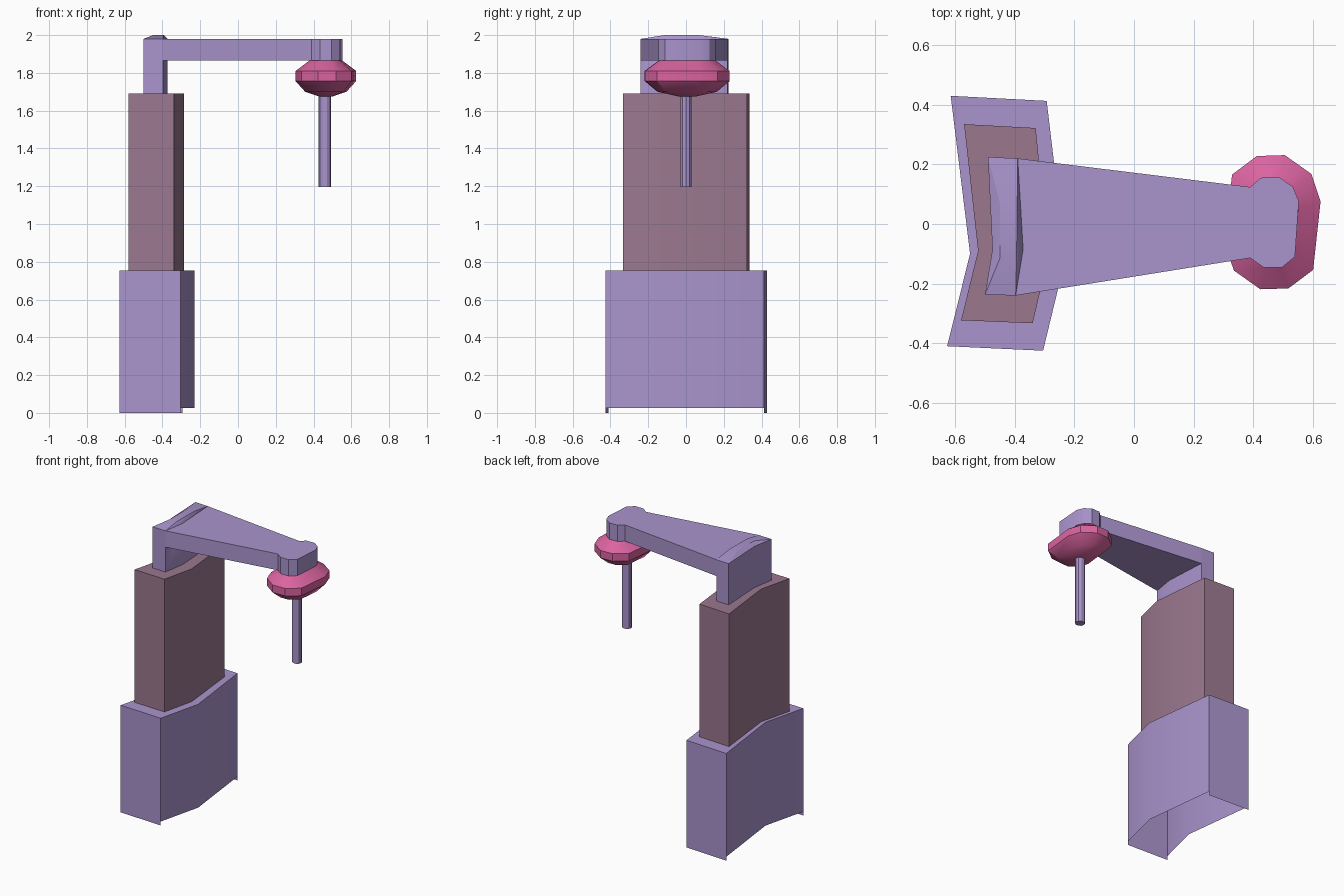
import bpy, math

if "Cube" in bpy.data.objects:
    bpy.data.objects.remove(bpy.data.objects["Cube"])


def material(name, rgb):
    m = bpy.data.materials.new(name)
    m.diffuse_color = (*rgb, 1)
    m.use_nodes = True
    m.node_tree.nodes["Principled BSDF"].inputs["Base Color"].default_value = m.diffuse_color
    return m


PURPLE = material("lavender", (0.402, 0.296, 0.610))
MAUVE = material("dusty mauve", (0.328, 0.188, 0.275))
PINK = material("pink", (0.701, 0.127, 0.352))


def make(name, verts, faces, mat):
    me = bpy.data.meshes.new(name)
    me.from_pydata(verts, [], faces)
    me.materials.append(mat)
    ob = bpy.data.objects.new(name, me)
    bpy.context.collection.objects.link(ob)
    bpy.context.view_layer.objects.active = ob
    for o in bpy.context.selected_objects:
        o.select_set(False)
    ob.select_set(True)
    bpy.ops.object.shade_smooth_by_angle(angle=math.radians(30))
    return ob


def loft(name, rings, mat, bottom=True, top=True):
    """Skin a stack of counter-clockwise rings, listed from low to high."""
    n = len(rings[0])
    verts = [p for r in rings for p in r]
    faces = [(k * n + i, k * n + (i + 1) % n, (k + 1) * n + (i + 1) % n, (k + 1) * n + i)
             for k in range(len(rings) - 1) for i in range(n)]
    if bottom:
        faces.append(tuple(reversed(range(n))))
    if top:
        faces.append(tuple(range(len(verts) - n, len(verts))))
    return make(name, verts, faces, mat)


def at(outline, z):
    return [(x, y, z) for x, y in outline]


# base: bent slab, open underneath, its end panels reach lower than its sides
base = [(-0.615, 0.43), (-0.55, -0.10), (-0.627, -0.41),
        (-0.305, -0.425), (-0.23, -0.115), (-0.293, 0.413)]
n = len(base)
LIP, BASE_TOP = 0.027, 0.755
verts = at(base, LIP) + at(base, BASE_TOP) + at(base, 0)
faces = [(i, (i + 1) % n, n + (i + 1) % n, n + i) for i in (0, 1, 3, 4)]
faces += [(2 * n + i, 2 * n + (i + 1) % n, n + (i + 1) % n, n + i) for i in (2, 5)]
faces.append(tuple(range(n, 2 * n)))
make("base", verts, faces, PURPLE)

# column: narrower bent slab
column = [(-0.57, 0.335), (-0.523, -0.09), (-0.58, -0.323),
          (-0.34, -0.333), (-0.287, -0.105), (-0.33, 0.322)]
loft("column", [at(column, BASE_TOP), at(column, 1.69)], MAUVE, bottom=False)

# neck: bent block with a raised ridge on top
neck = [(-0.49, 0.225), (-0.475, -0.085), (-0.50, -0.237),
        (-0.397, -0.24), (-0.372, -0.085), (-0.39, 0.22)]
verts = at(neck, 1.69) + at(neck, 1.98)
verts += [(-0.45, 0.07, 2.0), (-0.45, -0.115, 2.0), (-0.394, -0.115, 2.0), (-0.392, 0.07, 2.0)]
faces = [(i, (i + 1) % n, n + (i + 1) % n, n + i) for i in range(n)]
faces += [(6, 7, 12), (7, 13, 12), (7, 8, 13), (8, 9, 14, 13), (12, 13, 14, 15),
          (6, 12, 15, 11), (9, 10, 14), (10, 15, 14), (10, 11, 15)]
make("neck", verts, faces, PURPLE)

# arm: tapered bar ending in a rounded head
arm = [(-0.39, 0.22), (-0.397, -0.24), (0.39, -0.114), (0.435, -0.146), (0.496, -0.146),
       (0.54, -0.11), (0.553, 0.077), (0.533, 0.125), (0.487, 0.157), (0.425, 0.155),
       (0.39, 0.124)]
loft("arm", [at(arm, 1.865), at(arm, 1.98)], PURPLE)

# lamp disc: ten-sided, symmetric by a half turn about its centre
CX, CY = 0.465, 0.006
half = [(0.041, 0.225), (-0.053, 0.222), (-0.136, 0.160), (-0.161, -0.070), (-0.130, -0.162)]
ten = half + [(-x, -y) for x, y in half]


def ring(sx, sy, z):
    return [(CX + x * sx, CY + y * sy, z) for x, y in ten]


loft("disc", [ring(0.22, 0.2, 1.675), ring(0.68, 0.70, 1.70), ring(1, 1, 1.757),
              ring(1, 1, 1.81), ring(0.54, 0.67, 1.865)], PINK)

# rod hanging below the disc
rod = [(0.46 + 0.033 * math.cos(math.tau * i / 10), 0.031 * math.sin(math.tau * i / 10))
       for i in range(10)]
loft("rod", [at(rod, 1.195), at(rod, 1.685)], PURPLE)
